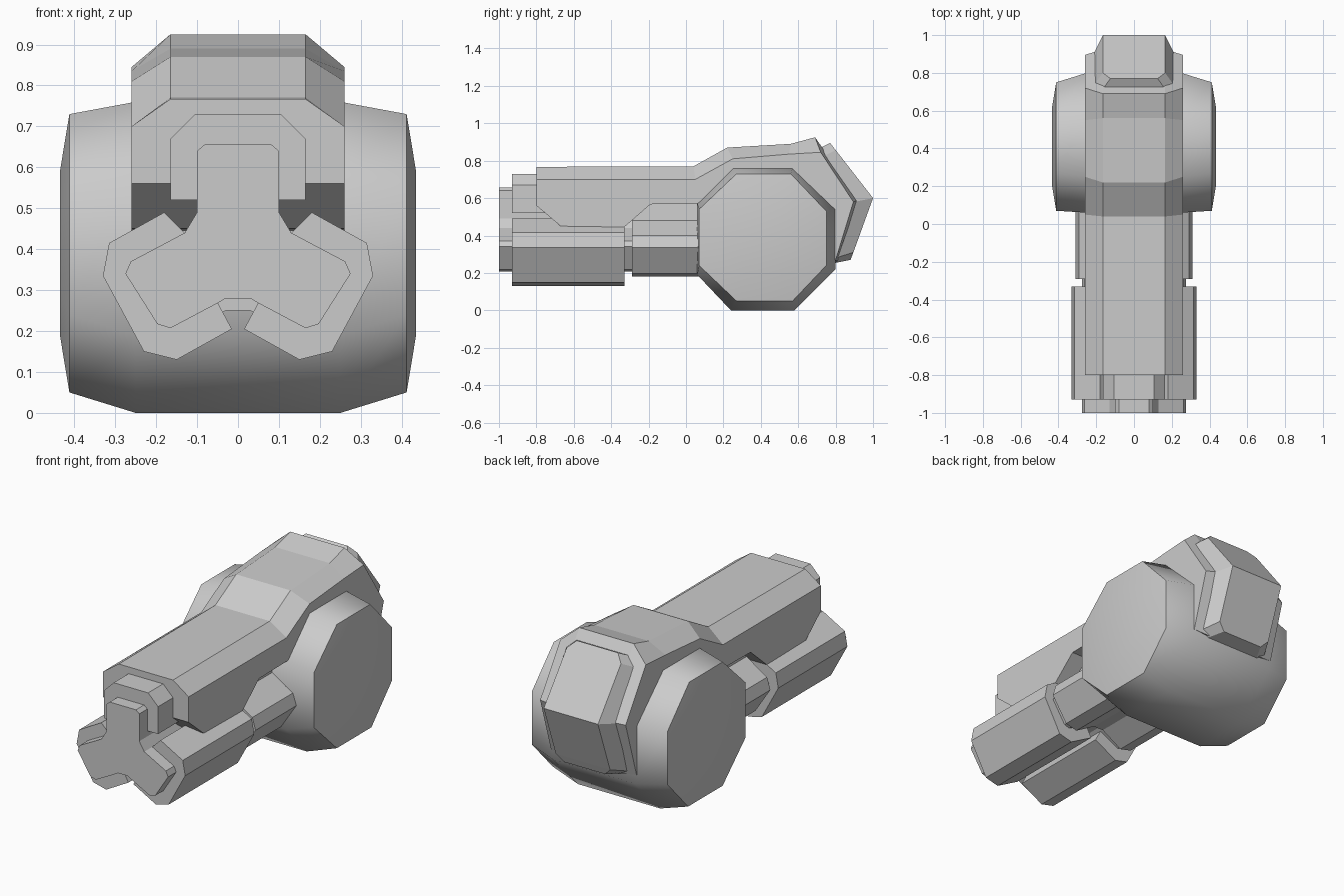
import bpy, bmesh, math

if "Cube" in bpy.data.objects:
    bpy.data.objects.remove(bpy.data.objects["Cube"])


def finish(name, bm, smooth=0):
    bmesh.ops.recalc_face_normals(bm, faces=bm.faces)
    me = bpy.data.meshes.new(name)
    bm.to_mesh(me)
    bm.free()
    ob = bpy.data.objects.new(name, me)
    bpy.context.collection.objects.link(ob)
    if smooth:
        bpy.ops.object.select_all(action='DESELECT')
        ob.select_set(True)
        bpy.context.view_layer.objects.active = ob
        bpy.ops.object.shade_smooth_by_angle(angle=math.radians(smooth))
    return ob


def loft(name, rings, smooth=0):
    """Skin closed rings of 3D points and cap both ends."""
    bm = bmesh.new()
    loops = [[bm.verts.new(p) for p in r] for r in rings]
    n = len(loops[0])
    for a, b in zip(loops, loops[1:]):
        for i in range(n):
            j = (i + 1) % n
            bm.faces.new((a[i], a[j], b[j], b[i]))
    bm.faces.new(loops[0])
    bm.faces.new(loops[-1])
    return finish(name, bm, smooth)


def at_x(x, prof):
    return [(x, y, z) for y, z in prof]


def prism(name, prof, y0, y1):
    return loft(name, [[(x, y, z) for x, z in prof] for y in (y0, y1)])


def both(half):
    """Close a right-hand half outline (top to bottom) by mirroring."""
    return half + [(-x, z) for x, z in reversed(half)]


# octagonal drum with tapered shoulders and shallow domed caps
outer = [(.25, .76), (.57, .76), (.80, .54), (.80, .22),
         (.58, 0), (.24, 0), (.06, .19), (.06, .57)]
rim = [(.27, .73), (.56, .73), (.75, .53), (.75, .24),
       (.57, .05), (.27, .05), (.07, .24), (.07, .54)]
cap = [(.41 + (y - .41) * .59, .39 + (z - .39) * .59) for y, z in rim]
loft("drum", [at_x(-.435, cap), at_x(-.412, rim), at_x(-.25, outer),
              at_x(.25, outer), at_x(.412, rim), at_x(.435, cap)], 48)

# long upper housing with chamfered top and angled back
ridge = [(-.80, .767), (.04, .77), (.22, .87), (.56, .89), (.69, .925),
         (.925, .59), (.81, .26)]
flank = [(-.80, .70), (.05, .70), (.25, .81), (.55, .835), (.72, .845),
         (.895, .58), (.80, .27)]
under = [(.60, .30), (.30, .50), (.06, .57), (-.19, .567),
         (-.33, .445), (-.67, .45), (-.80, .56)]
loft("housing", [at_x(-.26, flank + under), at_x(-.165, ridge + under),
                 at_x(.165, ridge + under), at_x(.26, flank + under)])

# raised bent plate on the back
top = [(.77, .895), (.80, .857), (1.0, .60), (.895, .31), (.88, .27)]
base = [(.70, .86), (.73, .82), (.90, .58), (.80, .28), (.78, .25)]
wid = [.125, .165, .165, .165, .125]
bm = bmesh.new()
grid = []
for (ty, tz), (by, bz), w in zip(top, base, wid):
    grid.append([bm.verts.new(p) for p in
                 ((-w - .05, by, bz), (-w, ty, tz), (w, ty, tz), (w + .05, by, bz))])
for a, b in zip(grid, grid[1:]):
    for i in range(4):
        j = (i + 1) % 4
        bm.faces.new((a[i], a[j], b[j], b[i]))
bm.faces.new(grid[0])
bm.faces.new(grid[-1])
finish("back_plate", bm)

# three-armed core running through the barrels
prism("barrel_core", both([(.08, .657), (.10, .64), (.10, .49), (.13, .44),
                           (.262, .37), (.275, .34), (.197, .217), (.165, .207),
                           (.05, .268), (.03, .28)]), -1.0, .2)

# upper barrel sleeve
prism("upper_sleeve", both([(.105, .73), (.165, .67), (.165, .52)]), -.93, -.60)

# lower barrel sleeves and the slimmer rear sleeves
front = [(.13, .44), (.18, .49), (.315, .415), (.33, .335), (.23, .15),
         (.15, .13), (.015, .205), (.05, .27)]
rear = [(.12, .44), (.165, .48), (.29, .40), (.31, .335), (.22, .197),
        (.15, .18), (.03, .25), (.05, .28)]
for side, s in (("right", 1), ("left", -1)):
    prism("lower_sleeve_" + side, [(s * x, z) for x, z in front], -.93, -.33)
    prism("rear_sleeve_" + side, [(s * x, z) for x, z in rear], -.29, .15)

# upper rear block and small hub under the housing
prism("rear_upper_block", both([(.16, .575), (.165, .48), (.12, .44)]), -.29, .15)
prism("rear_hub", both([(.06, .40), (.06, .27), (.03, .25)]), -.29, .15)
